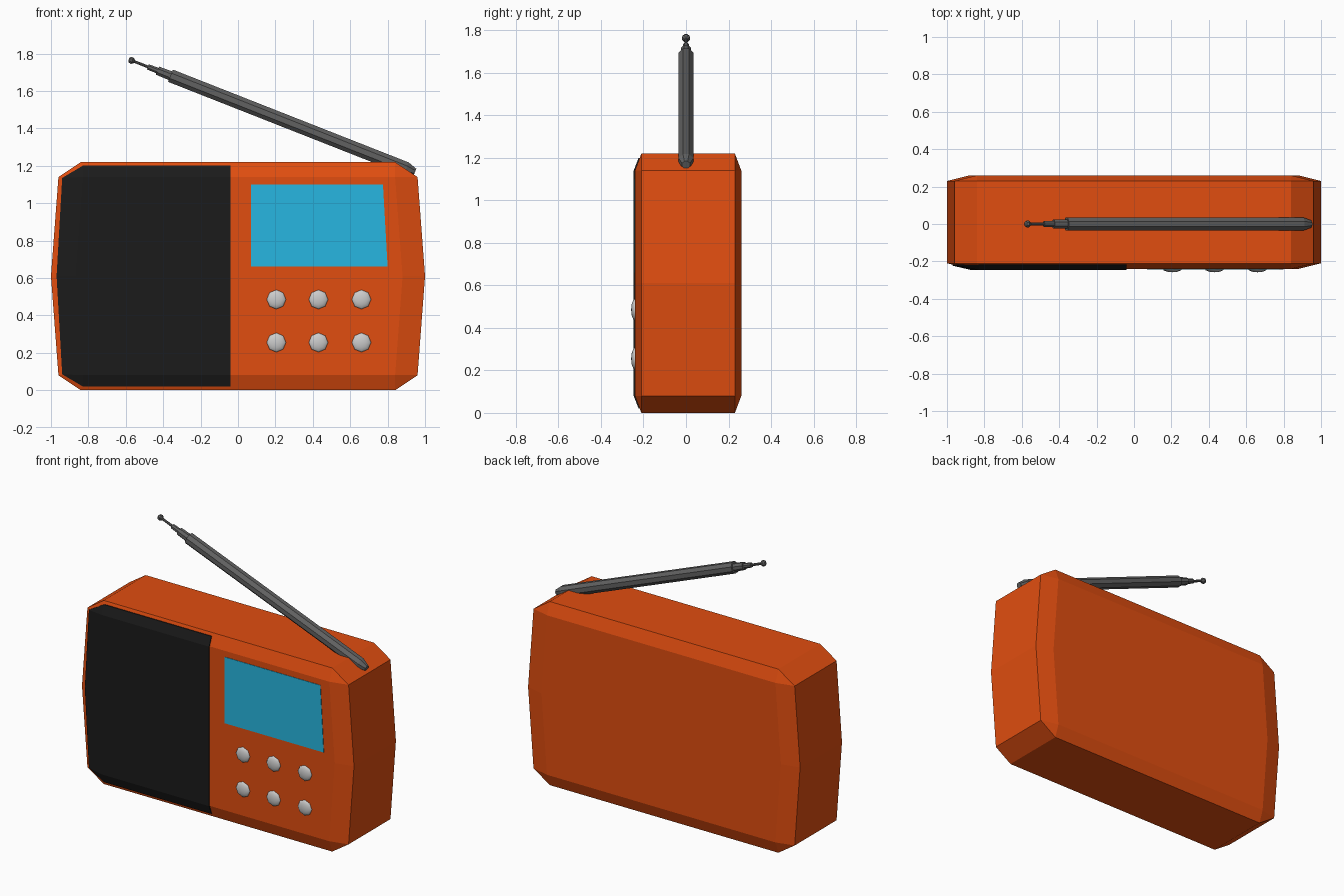
import bpy, bmesh, math
from mathutils import Vector

if "Cube" in bpy.data.objects:
    bpy.data.objects.remove(bpy.data.objects["Cube"])


def material(name, rgb):
    m = bpy.data.materials.new(name)
    m.diffuse_color = (*rgb, 1)
    m.use_nodes = True
    m.node_tree.nodes["Principled BSDF"].inputs["Base Color"].default_value = m.diffuse_color
    return m


def add_object(name, bm, mat=None):
    bmesh.ops.recalc_face_normals(bm, faces=bm.faces)
    me = bpy.data.meshes.new(name)
    bm.to_mesh(me)
    bm.free()
    ob = bpy.data.objects.new(name, me)
    bpy.context.collection.objects.link(ob)
    if mat:
        me.materials.append(mat)
    return ob


def convex_part(name, layers, mat):
    """Convex solid through (y, [(x, z), ...]) outlines."""
    bm = bmesh.new()
    for y, outline in layers:
        for x, z in outline:
            bm.verts.new((x, y, z))
    bmesh.ops.convex_hull(bm, input=bm.verts)
    bmesh.ops.dissolve_limit(bm, angle_limit=math.radians(1),
                             verts=bm.verts, edges=bm.edges)
    return add_object(name, bm, mat)


def lathe(name, origin, direction, profile, sides, mat):
    """Closed turned solid from (distance, radius) pairs."""
    d = Vector(direction).normalized()
    u = Vector((0, 1, 0))
    v = d.cross(u)
    bm = bmesh.new()
    rings = []
    for t, r in profile:
        c = Vector(origin) + d * t
        angles = [2 * math.pi * (i + 0.5) / sides for i in range(sides)]
        rings.append([bm.verts.new(c + r * (u * math.cos(a) + v * math.sin(a)))
                      for a in angles])
    for a, b in zip(rings, rings[1:]):
        for i in range(sides):
            j = (i + 1) % sides
            bm.faces.new((a[i], a[j], b[j], b[i]))
    bm.faces.new(rings[0])
    bm.faces.new(rings[-1])
    return add_object(name, bm, mat)


orange = material("orange_plastic", (0.75, 0.075, 0.005))
black = material("black_mesh", (0.011, 0.011, 0.011))
blue = material("blue_display", (0.02, 0.47, 0.75))
dark = material("dark_metal", (0.12, 0.12, 0.12))

# Body: bulged octagonal case with chamfered front and back
half_outer = [(0.84, 0), (0.96, 0.08), (1.0, 0.61), (0.96, 1.14), (0.84, 1.22)]
half_inner = [(0.84, 0.08), (0.88, 0.61), (0.84, 1.14)]
outer = [(s * x, z) for s in (1, -1) for x, z in half_outer]
inner = [(s * x, z) for s in (1, -1) for x, z in half_inner]
convex_part("body", [(-0.24, inner), (-0.21, outer),
                     (0.23, outer), (0.26, inner)], orange)

# Speaker grille: thin plate following the chamfered left half of the front
g_outer = [(-0.04, 0.02), (-0.83, 0.02), (-0.94, 0.085), (-0.97, 0.61),
           (-0.94, 1.135), (-0.83, 1.2), (-0.04, 1.2)]
g_inner = [(-0.04, 0.08), (-0.83, 0.08), (-0.87, 0.61), (-0.83, 1.14), (-0.04, 1.14)]
convex_part("speaker_grille", [(-0.246, g_inner), (-0.223, g_outer),
                               (-0.205, g_outer)], black)

# Screen
screen = [(0.07, 0.66), (0.80, 0.66), (0.775, 1.10), (0.07, 1.10)]
convex_part("screen", [(-0.243, screen), (-0.235, screen)], blue)

# Buttons: flattened eight-sided domes
for row, z in enumerate((0.485, 0.255)):
    for col, x in enumerate((0.205, 0.43, 0.66)):
        bpy.ops.mesh.primitive_uv_sphere_add(
            segments=8, ring_count=6, radius=0.053,
            location=(x, -0.238, z), rotation=(math.pi / 2, 0, math.pi / 8 * 0))
        button = bpy.context.object
        button.name = f"button_{row + 1}_{col + 1}"
        button.scale = (1, 1, 0.38)
        bpy.ops.object.shade_smooth()

# Antenna: telescopic rod leaning left from the top right corner
lathe("antenna", (0.9, 0, 1.185), (-0.93, 0, 0.366),
      [(-0.05, 0.02), (0, 0.038), (1.355, 0.038), (1.355, 0.027),
       (1.43, 0.025), (1.43, 0.017), (1.485, 0.016), (1.485, 0.008),
       (1.56, 0.008), (1.575, 0.02), (1.588, 0.018), (1.595, 0.008)],
      8, dark)
